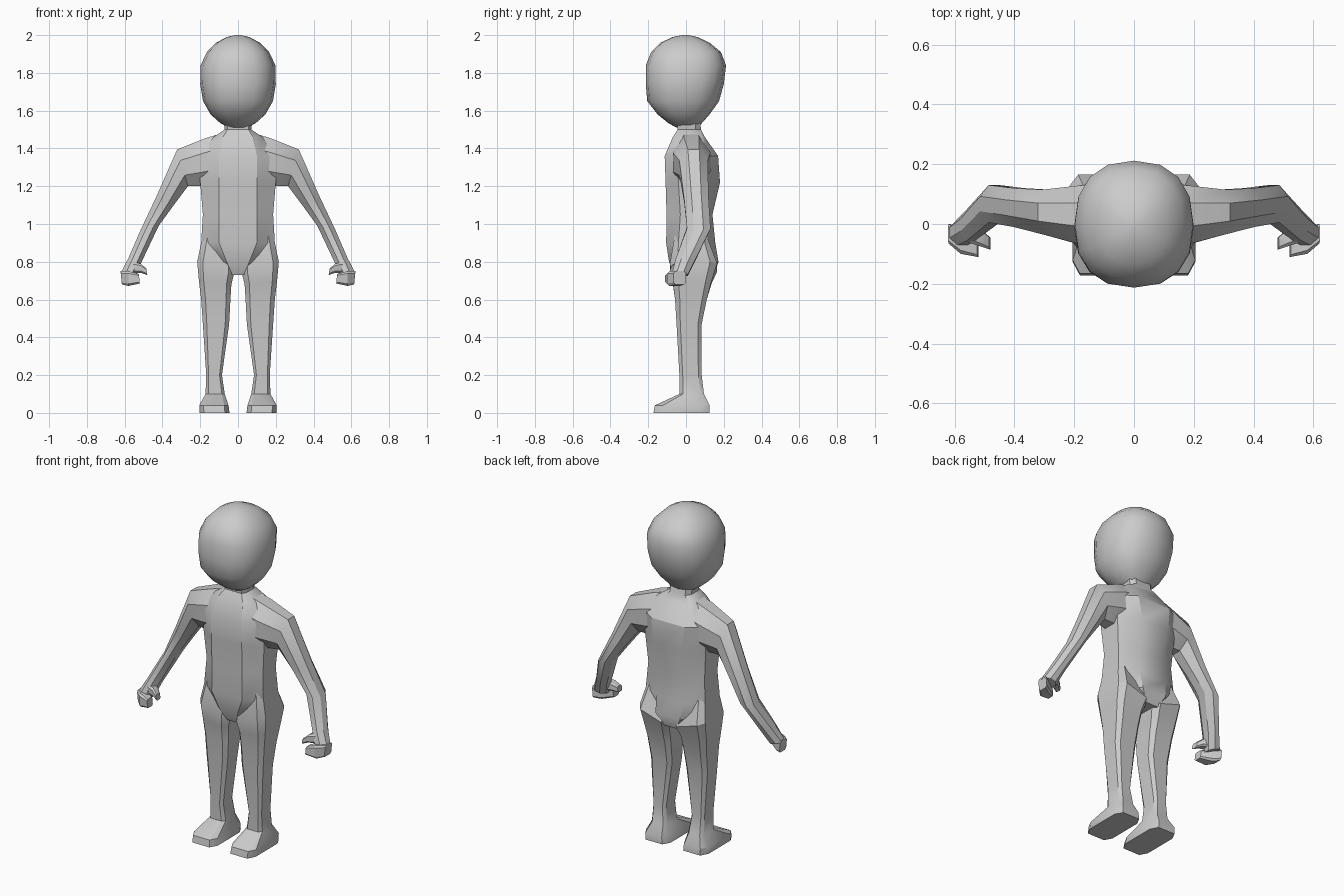
import bpy, bmesh
from math import cos, sin, pi, radians, copysign

if "Cube" in bpy.data.objects:
    bpy.data.objects.remove(bpy.data.objects["Cube"], do_unlink=True)

grey = bpy.data.materials.new("plain_grey")
grey.use_nodes = True
grey.diffuse_color = (0.6, 0.6, 0.6, 1)
grey.node_tree.nodes["Principled BSDF"].inputs["Base Color"].default_value = (0.6, 0.6, 0.6, 1)


def loft(name, rings, angle=30, mirror=False):
    """Skin a list of equal-sized rings and cap both ends."""
    bm = bmesh.new()
    loops = [[bm.verts.new(p) for p in ring] for ring in rings]
    n = len(loops[0])
    for low, high in zip(loops, loops[1:]):
        for i in range(n):
            j = (i + 1) % n
            bm.faces.new((low[i], low[j], high[j], high[i]))
    bm.faces.new(loops[0][::-1])
    bm.faces.new(loops[-1])
    bmesh.ops.recalc_face_normals(bm, faces=bm.faces)
    mesh = bpy.data.meshes.new(name)
    bm.to_mesh(mesh)
    bm.free()
    mesh.materials.append(grey)
    obj = bpy.data.objects.new(name, mesh)
    bpy.context.collection.objects.link(obj)
    bpy.ops.object.select_all(action='DESELECT')
    obj.select_set(True)
    bpy.context.view_layer.objects.active = obj
    bpy.ops.object.shade_smooth_by_angle(angle=radians(angle))
    if mirror:
        obj.modifiers.new("mirror", 'MIRROR')
    return obj


def limb(name, sections, c):
    """Chamfered sections, each from an inner to an outer (x, z) edge and between two y values."""
    outline = [(0, c), (c, 0), (1 - c, 0), (1, c), (1, 1 - c), (1 - c, 1), (c, 1), (0, 1 - c)]
    rings = []
    for (ax, az), (bx, bz), y0, y1 in sections:
        rings.append([(ax + (bx - ax) * t, y0 + (y1 - y0) * s, az + (bz - az) * t)
                      for t, s in outline])
    return loft(name, rings, mirror=True)


# Head: squarish rounded rings (z, half width, front y, back y)
head = []
for z, w, f, b in [(1.51, .05, -.05, .06), (1.535, .095, -.095, .085), (1.58, .145, -.15, .125),
                   (1.65, .185, -.205, .175), (1.74, .2, -.213, .2), (1.84, .198, -.213, .212),
                   (1.91, .165, -.185, .185), (1.96, .115, -.135, .125), (1.99, .06, -.07, .06),
                   (2.0, .015, -.02, .015)]:
    ring = []
    for i in range(16):
        c, s = cos(i * pi / 8), sin(i * pi / 8)
        x, y = (copysign(abs(v) ** .85, v) for v in (c, s))
        ring.append((w * x, (f + b) / 2 + (b - f) / 2 * y, z))
    head.append(ring)
loft("head", head, 40)

# Torso and neck: front panel, side planes and back panel
torso = []
for z, px, f, w, sf, sb, bx, b in [
        (.73, .03, -.06, .045, -.02, .1, .04, .15), (.8, .06, -.09, .12, -.04, .11, .08, .172),
        (.9, .1, -.105, .195, -.04, .1, .09, .155), (1.05, .1, -.103, .186, -.03, .09, .07, .14),
        (1.22, .1, -.108, .2, -.04, .1, .09, .18), (1.36, .1, -.113, .2, -.05, .11, .11, .17),
        (1.46, .08, -.07, .13, -.03, .08, .09, .1), (1.5, .055, -.045, .07, -.02, .05, .05, .08),
        (1.57, .06, -.05, .08, -.02, .05, .05, .07)]:
    half = [(px, f), (w, sf), (w, sb), (bx, b)]
    torso.append([(x, y, z) for x, y in half] + [(-x, y, z) for x, y in half[::-1]])
loft("torso", torso)

# Arms, from the collar to the wrist
limb("arms", [((.07, 1.22), (.07, 1.485), -.07, .12), ((.18, 1.2), (.17, 1.455), -.07, .13),
              ((.265, 1.2), (.322, 1.395), -.035, .115), ((.34, 1.1), (.43, 1.15), -.01, .12),
              ((.42, .99), (.515, .97), .005, .13), ((.51, .8), (.58, .82), -.055, .05),
              ((.54, .72), (.622, .74), -.075, .01)], .3)

# Curled fingers and thumbs
limb("fingers", [((.615, .68), (.622, .75), -.065, .0), ((.58, .672), (.58, .75), -.1, -.02),
                 ((.52, .685), (.525, .735), -.11, -.06)], .15)
limb("thumbs", [((.56, .74), (.56, .8), -.06, .0), ((.51, .74), (.515, .79), -.075, -.02),
                ((.48, .73), (.485, .765), -.085, -.045)], .2)

# Legs, from the hip down to the foot sole
limb("legs", [((.03, .86), (.185, .95), -.06, .11), ((.02, .74), (.216, .8), -.085, .165),
              ((.035, .68), (.207, .7), -.07, .135), ((.04, .6), (.195, .6), -.058, .11),
              ((.047, .47), (.186, .47), -.05, .083), ((.085, .2), (.168, .2), -.035, .083),
              ((.07, .1), (.172, .1), -.035, .095), ((.05, .04), (.205, .04), -.165, .125),
              ((.045, 0), (.205, 0), -.172, .125)], .15)
